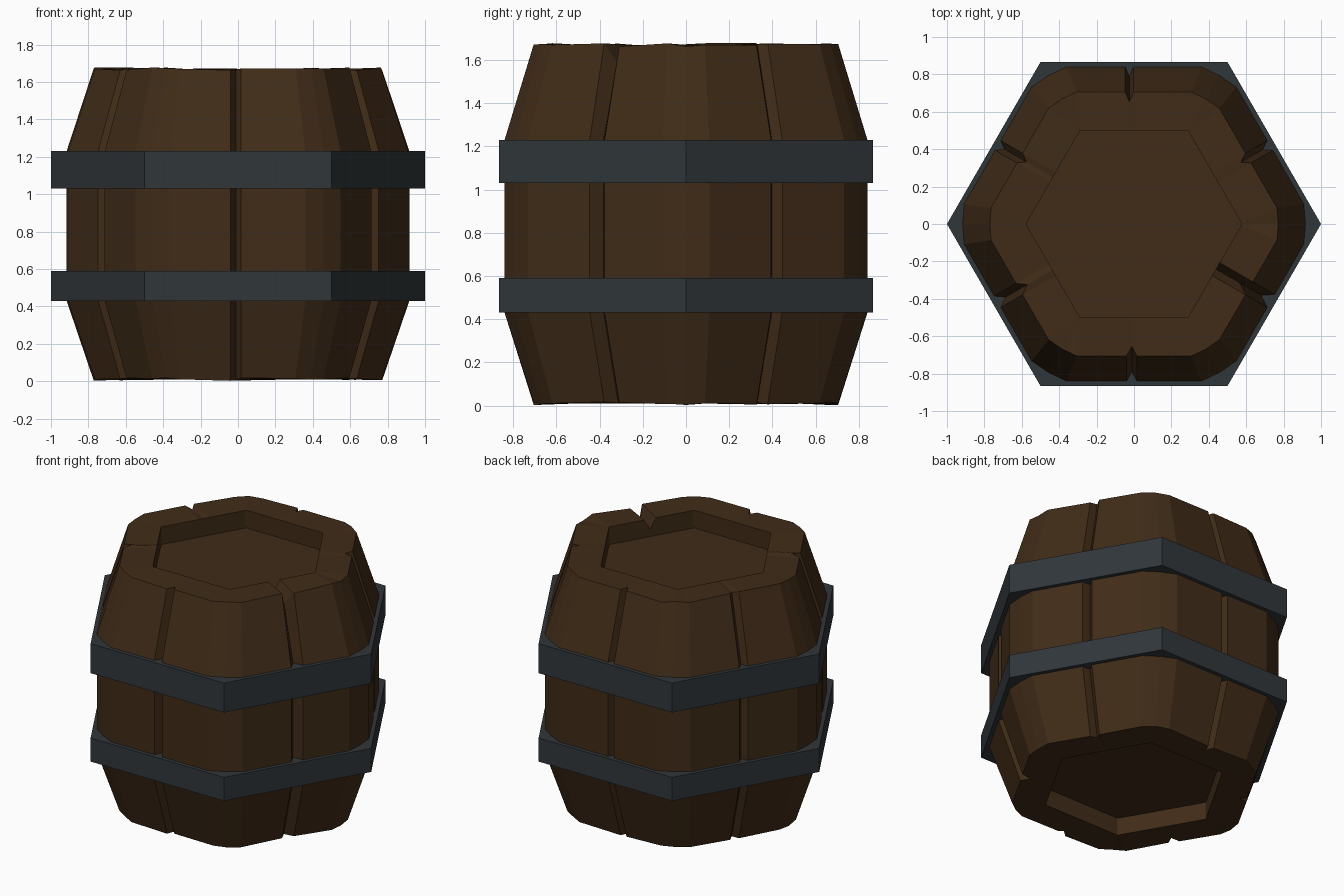
import bpy, bmesh, random
from math import cos, sin, radians, sqrt
from mathutils import Vector

if "Cube" in bpy.data.objects:
    bpy.data.objects.remove(bpy.data.objects["Cube"])

random.seed(4)


def material(name, colour):
    m = bpy.data.materials.new(name)
    m.diffuse_color = colour
    m.use_nodes = True
    m.node_tree.nodes["Principled BSDF"].inputs["Base Color"].default_value = m.diffuse_color
    return m


def finish(name, bm, mat):
    bmesh.ops.recalc_face_normals(bm, faces=bm.faces)
    mesh = bpy.data.meshes.new(name)
    bm.to_mesh(mesh)
    bm.free()
    mesh.materials.append(mat)
    ob = bpy.data.objects.new(name, mesh)
    bpy.context.collection.objects.link(ob)


def bridge(bm, a, b):
    n = len(a)
    for i in range(n):
        j = (i + 1) % n
        bm.faces.new((a[i], a[j], b[j], b[i]))


wood = material("dark_wood", (0.052, 0.025, 0.009, 1))
iron = material("dark_iron", (0.03, 0.037, 0.042, 1))

# Gaps between staves, one per hexagon side: (offset, half width, depth)
GAPS = [(0.0, 0.03, 0.045), (0.025, 0.022, 0.05), (0.0, 0.03, 0.04),
        (-0.005, 0.035, 0.05), (-0.012, 0.028, 0.05), (0.01, 0.04, 0.06)]
SPLIT = 5  # side whose gap cuts right across the top rim


def stave_ring(bm, apothem, z, cut, depth_scale, split_z=None, jitter=0.0):
    """Hexagon loop with rounded corners and a notch in every side."""
    half = apothem / sqrt(3)
    verts = []
    for k, (off, w, d) in enumerate(GAPS):
        ang = radians(30 + 60 * k)
        out = Vector((cos(ang), sin(ang), 0))
        tan = Vector((-sin(ang), cos(ang), 0))
        pts = [(apothem, off - w, 0), (apothem - d * depth_scale, off, 1),
               (apothem, off + w, 0), (apothem, half - cut, 0)]
        for r, t, centre in pts:
            zz = z + random.uniform(-jitter, jitter)
            if centre and k == SPLIT and split_z is not None:
                zz = split_z
            verts.append(bm.verts.new(out * r + tan * t + Vector((0, 0, zz))))
        corner = radians(60 + 60 * k)
        r = 2 * half - cut * 0.43
        zc = z + random.uniform(-jitter, jitter)
        verts.append(bm.verts.new((cos(corner) * r, sin(corner) * r, zc)))
        # start of the next side, just past the corner
        nxt = radians(90 + 60 * k)
        o2 = Vector((cos(nxt), sin(nxt), 0)) * apothem
        t2 = Vector((-sin(nxt), cos(nxt), 0)) * (cut - half)
        verts.append(bm.verts.new(o2 + t2 + Vector((0, 0, z))))
    return verts


# Barrel body: recessed base, bulging staves, recessed lid
bm = bmesh.new()
rings = [stave_ring(bm, 0.50, 0.13, 0.004, 0),
         stave_ring(bm, 0.50, 0.01, 0.004, 0),
         stave_ring(bm, 0.705, 0.01, 0.10, 1, jitter=0.008),
         stave_ring(bm, 0.84, 0.43, 0.125, 1),
         stave_ring(bm, 0.84, 1.23, 0.125, 1),
         stave_ring(bm, 0.705, 1.67, 0.10, 1, 1.58, jitter=0.008),
         stave_ring(bm, 0.50, 1.67, 0.004, 0, 1.60),
         stave_ring(bm, 0.50, 1.55, 0.004, 0)]
for a, b in zip(rings, rings[1:]):
    bridge(bm, a, b)
bm.faces.new(rings[0])
bm.faces.new(rings[-1])
finish("barrel_staves", bm, wood)


# Hexagonal iron hoops
def hoop(name, z0, z1):
    bm = bmesh.new()
    loops = [[bm.verts.new((r * cos(radians(60 * i)), r * sin(radians(60 * i)), z))
              for i in range(6)]
             for r, z in ((1, z0), (1, z1), (0.88, z1), (0.88, z0))]
    for i in range(4):
        bridge(bm, loops[i], loops[(i + 1) % 4])
    finish(name, bm, iron)


hoop("lower_hoop", 0.43, 0.59)
hoop("upper_hoop", 1.03, 1.23)
